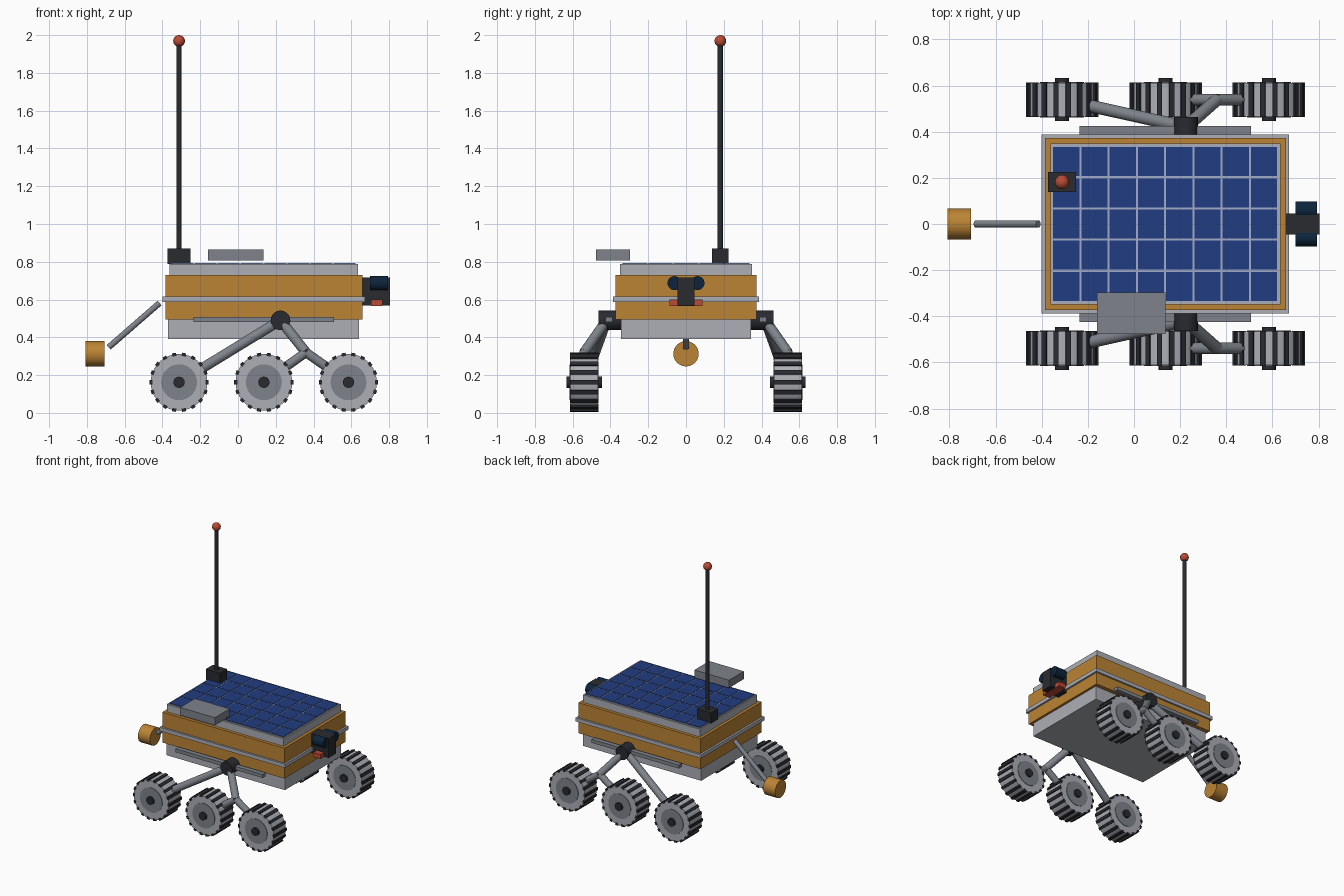
import bpy, bmesh, math
from mathutils import Matrix, Vector

cube = bpy.data.objects.get("Cube")
if cube:
    bpy.data.objects.remove(cube, do_unlink=True)


def material(name, r, g, b):
    m = bpy.data.materials.new(name)
    m.use_nodes = True
    m.diffuse_color = (r, g, b, 1)
    for n in m.node_tree.nodes:
        if n.type == 'BSDF_PRINCIPLED':
            n.inputs["Base Color"].default_value = (r, g, b, 1)
            n.inputs["Roughness"].default_value = 0.6
    return m


LIGHT = material("light_grey", 0.42, 0.43, 0.47)
GREY = material("mid_grey", 0.21, 0.23, 0.26)
DARK = material("dark_grey", 0.022, 0.024, 0.03)
GOLD = material("gold_foil", 0.50, 0.23, 0.035)
BLUE = material("solar_blue", 0.015, 0.045, 0.22)
LINES = material("pale_blue", 0.36, 0.41, 0.60)
NAVY = material("lens_navy", 0.004, 0.018, 0.045)
RED = material("signal_red", 0.50, 0.07, 0.035)


def finish(bm, name, mat, smooth=False):
    mesh = bpy.data.meshes.new(name)
    bmesh.ops.recalc_face_normals(bm, faces=bm.faces[:])
    bm.to_mesh(mesh)
    bm.free()
    mesh.materials.append(mat)
    obj = bpy.data.objects.new(name, mesh)
    bpy.context.collection.objects.link(obj)
    if smooth:
        bpy.ops.object.select_all(action='DESELECT')
        obj.select_set(True)
        bpy.context.view_layer.objects.active = obj
        bpy.ops.object.shade_smooth_by_angle(angle=math.radians(35))
    return obj


def add_box(bm, x, y, z, turn=Matrix()):
    """Box from three (low, high) ranges."""
    centre = Vector([(a + b) / 2 for a, b in (x, y, z)])
    size = [b - a for a, b in (x, y, z)]
    bmesh.ops.create_cube(bm, size=1, matrix=turn @ Matrix.Translation(centre) @ Matrix.Diagonal((*size, 1)))


def box(name, mat, x, y, z):
    bm = bmesh.new()
    add_box(bm, x, y, z)
    return finish(bm, name, mat)


def tube(name, mat, start, end, radius, sides=24):
    start, end = Vector(start), Vector(end)
    axis = end - start
    turn = axis.to_track_quat('Z', 'Y').to_matrix().to_4x4()
    bm = bmesh.new()
    bmesh.ops.create_cone(bm, cap_ends=True, segments=sides, radius1=radius, radius2=radius,
                          depth=axis.length, matrix=Matrix.Translation((start + end) / 2) @ turn)
    return finish(bm, name, mat, True)


# Body layers
box("lower_hull", LIGHT, (-0.37, 0.64), (-0.343, 0.343), (0.39, 0.50))
box("foil_body", GOLD, (-0.385, 0.658), (-0.373, 0.373), (0.495, 0.73))
box("trim_band", LIGHT, (-0.40, 0.672), (-0.387, 0.387), (0.587, 0.615))
box("top_deck", LIGHT, (-0.363, 0.635), (-0.35, 0.35), (0.73, 0.788))

# Solar panel: pale backing with a grid of blue cells
X0, X1, Y0, Y1, GAP = -0.355, 0.625, -0.338, 0.338, 0.0045
box("panel_backing", LINES, (X0, X1), (Y0, Y1), (0.787, 0.791))
bm = bmesh.new()
COLS, ROWS = 8, 5
dx, dy = (X1 - X0) / COLS, (Y1 - Y0) / ROWS
for i in range(COLS):
    for j in range(ROWS):
        x, y = X0 + i * dx, Y0 + j * dy
        add_box(bm, (x + GAP, x + dx - GAP), (y + GAP, y + dy - GAP), (0.788, 0.794))
finish(bm, "solar_cells", BLUE)

# Antenna mast
MX, MY = -0.312, 0.182
box("mast_base", DARK, (MX - 0.06, MX + 0.06), (MY - 0.044, MY + 0.044), (0.788, 0.87))
tube("mast", DARK, (MX, MY, 0.86), (MX, MY, 1.96), 0.014, 16)
bm = bmesh.new()
bmesh.ops.create_uvsphere(bm, u_segments=20, v_segments=12, radius=0.031,
                          matrix=Matrix.Translation((MX, MY, 1.969)))
finish(bm, "mast_beacon", RED, True)

# Flat antenna
box("flat_antenna", GREY, (-0.16, 0.136), (-0.477, -0.297), (0.806, 0.866))

# Camera head
box("camera_head", DARK, (0.655, 0.805), (-0.045, 0.045), (0.568, 0.717))
box("sensor_bar", RED, (0.703, 0.765), (-0.088, 0.088), (0.566, 0.601))
for side, label in ((1, "left"), (-1, "right")):
    tube(label + "_camera", NAVY, (0.70, side * 0.061, 0.687), (0.793, side * 0.061, 0.687), 0.037)

# Rear sampling arm
tube("sampling_arm", GREY, (-0.415, 0, 0.582), (-0.685, 0, 0.347), 0.016, 16)
tube("sampling_drum", GOLD, (-0.808, 0, 0.313), (-0.706, 0, 0.313), 0.067, 32)

# Wheels and suspension
WZ, WY, HALF = 0.162, 0.539, 0.073
TREADS = 18


def wheel(label, x, y):
    def axle(name, mat, half, radius, sides):
        tube(label + name, mat, (x, y - half, WZ), (x, y + half, WZ), radius, sides)
    axle("_wheel", LIGHT, HALF, 0.150, 36)
    axle("_hub", GREY, HALF + 0.004, 0.095, 32)
    axle("_axle", DARK, HALF + 0.02, 0.03, 16)
    bm = bmesh.new()
    for k in range(TREADS):
        turn = Matrix.Translation((x, y, WZ)) @ Matrix.Rotation(math.tau * k / TREADS, 4, 'Y')
        add_box(bm, (0.14, 0.157), (-HALF - 0.002, HALF + 0.002), (-0.011, 0.011), turn)
    finish(bm, label + "_treads", DARK)


for side, label in ((1, "left"), (-1, "right")):
    y = side * WY
    rear, middle, front = [(x, y, WZ) for x in (-0.312, 0.137, 0.585)]
    for place, pos in (("_rear", rear), ("_middle", middle), ("_front", front)):
        wheel(label + place, pos[0], y)
    pivot, joint = (0.225, side * 0.42, 0.49), (0.36, y, 0.32)
    tube(label + "_pivot", DARK, (0.225, side * 0.34, 0.49), (0.225, side * 0.463, 0.49), 0.052, 20)
    tube(label + "_rear_arm", GREY, pivot, rear, 0.027)
    tube(label + "_front_arm", GREY, pivot, joint, 0.027)
    tube(label + "_middle_link", GREY, joint, middle, 0.025)
    tube(label + "_front_link", GREY, joint, front, 0.025)
    box(label + "_side_rail", GREY, (-0.236, 0.508), sorted((side * 0.388, side * 0.425)), (0.48, 0.507))
